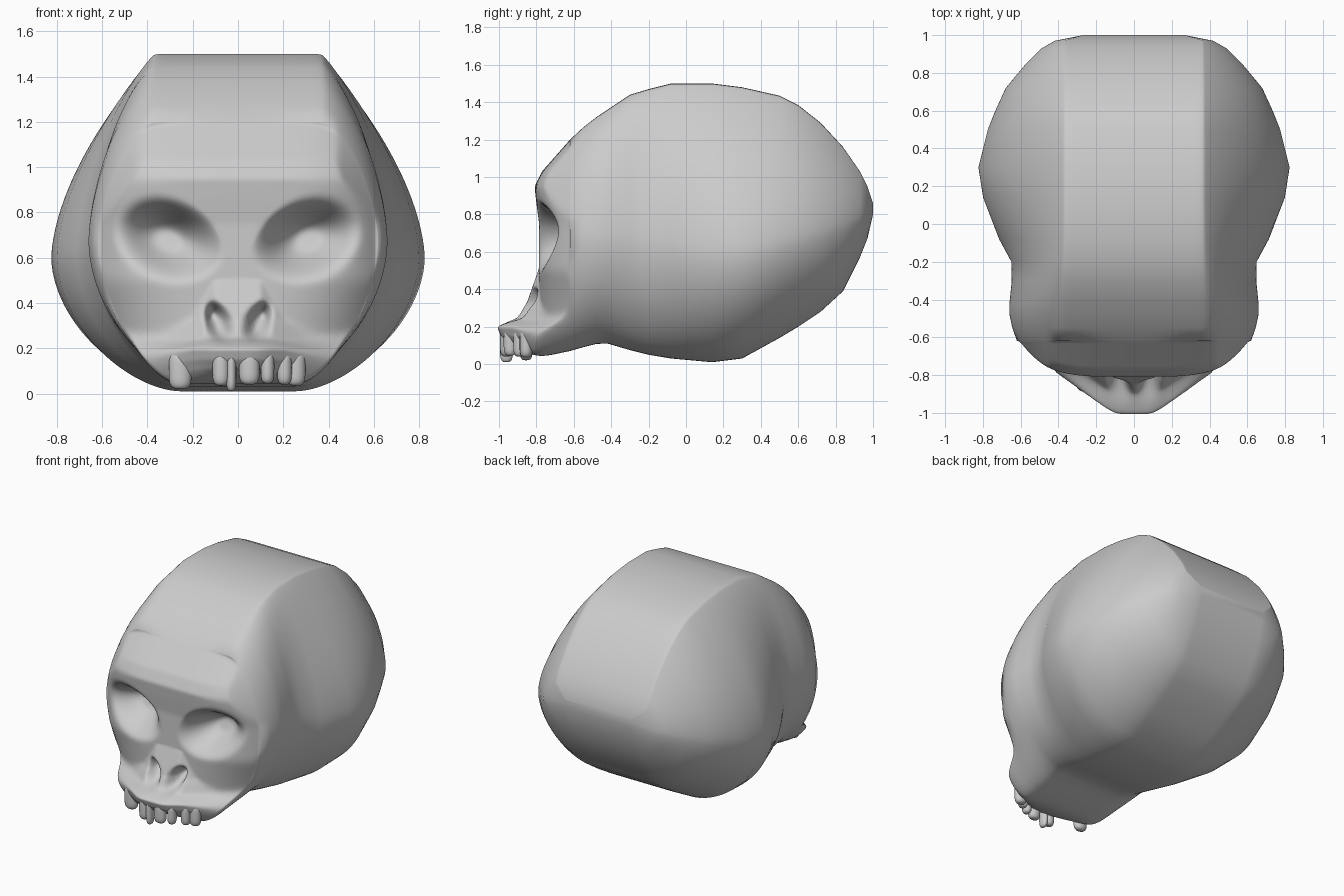
import bpy, bmesh, math

if "Cube" in bpy.data.objects:
    bpy.data.objects.remove(bpy.data.objects["Cube"])

# --- helpers ---
def lerp_table(table, v):
    if v <= table[0][0]:
        return table[0][1]
    for (a, p), (b, q) in zip(table, table[1:]):
        if v <= b:
            return p + (q - p) * (v - a) / (b - a)
    return table[-1][1]

def smooth(v):
    v = max(0.0, min(1.0, v))
    return v * v * (3 - 2 * v)

def pit(x, z, cx, cz, a, b, tilt, depth, edge, lean):
    """Depth of a tilted elliptical hollow, mirrored in x, deeper at the top."""
    dx, dz = abs(x) - cx, z - cz
    c, s = math.cos(tilt), math.sin(tilt)
    u, v = (dx * c + dz * s) / a, (dz * c - dx * s) / b
    return depth * smooth((1.08 - math.hypot(u, v)) / edge) * (1 + lean * v)

def section(y, zt, zb, w, zm, n=34, flat=8):
    """Closed outline: flat crown, curved side, flat base, softened corners."""
    wt, wb = min(0.365, w), min(0.26, w)
    p = 1.25 + 0.65 * smooth((y + 0.45) / 0.6)   # temples fuller than braincase
    half = [(wt * i / flat, zt) for i in range(flat)]
    for i in range(n):
        a = math.pi / 2 * (1 - i / n)
        half.append((wt + (w - wt) * max(0, math.cos(a)) ** p,
                     zm + (zt - zm) * math.sin(a) ** 1.2))
    for i in range(n):
        a = math.pi / 2 * i / n
        half.append((wb + (w - wb) * math.cos(a) ** 1.2,
                     zm - (zm - zb) * math.sin(a) ** 1.1))
    half += [(wb * (1 - i / flat), zb) for i in range(flat + 1)]
    pts = half + [(-x, z) for x, z in reversed(half[1:-1])]
    for _ in range(3):
        m = len(pts)
        pts = [tuple((pts[i - 1][k] + 2 * pts[i][k] + pts[(i + 1) % m][k]) / 4
                     for k in (0, 1)) for i in range(m)]
    return pts

# --- face relief: y depth at (x, z); t is 0 at the rim of the face ---
BROW = [(0.0, -0.79), (0.75, -0.785), (0.86, -0.80), (0.95, -0.81),
        (1.03, -0.77), (1.2, -0.62)]
MUZZLE = [(0.07, -0.88), (0.11, -0.955), (0.15, -0.99), (0.2, -1.01),
          (0.245, -0.91), (0.33, -0.85), (0.5, -0.79), (0.6, -0.5)]
RIM_SLOPE = [(0.18, 7), (0.3, 2.2), (0.5, 1.0)]

def face_y(x, z, t):
    ax = abs(x)
    y = lerp_table(BROW, z) + 0.1 * (ax / 0.54) ** 4.4
    y += 1.5 * max(0, 0.5 - z) * ax * ax
    y = min(y, lerp_table(MUZZLE, z) + 0.68 * max(0, ax - 0.1), -0.62)
    y = max(y, -0.62 - lerp_table(RIM_SLOPE, z) * t)
    y += pit(x, z, 0.31, 0.675, 0.24, 0.175, 0.36, 0.2, 0.9, 0.35)  # sockets
    y += pit(x, z, 0.09, 0.315, 0.05, 0.1, -0.35, 0.12, 0.7, 0)     # nostrils
    return y

# --- skull: braincase lofted from back to front ---
STATIONS = [  # y, top, bottom, half width, height of widest point
    (1.0, 0.86, 0.80, 0.27, 0.83), (0.97, 0.95, 0.67, 0.42, 0.80),
    (0.93, 1.03, 0.57, 0.49, 0.78), (0.84, 1.16, 0.39, 0.58, 0.74),
    (0.72, 1.29, 0.28, 0.68, 0.70), (0.60, 1.385, 0.20, 0.735, 0.67),
    (0.50, 1.435, 0.14, 0.775, 0.64), (0.30, 1.48, 0.03, 0.825, 0.60),
    (0.14, 1.5, 0.01, 0.80, 0.60), (-0.08, 1.5, 0.03, 0.715, 0.62),
    (-0.2, 1.47, 0.05, 0.65, 0.65), (-0.3, 1.44, 0.075, 0.648, 0.67),
    (-0.42, 1.36, 0.11, 0.66, 0.67), (-0.48, 1.32, 0.108, 0.66, 0.67),
    (-0.55, 1.265, 0.09, 0.645, 0.67), (-0.62, 1.2, 0.07, 0.62, 0.67)]

bm = bmesh.new()
rings = [[bm.verts.new((x, s[0], z)) for x, z in section(*s)] for s in STATIONS]

# face: front outline shrunk towards the nose bridge and pushed to the relief
outline = section(*STATIONS[-1])
MID, STEPS = 0.55, 80
face = []
for i in range(1, STEPS):
    t = (i / STEPS) ** 1.25
    ring = []
    for px, pz in outline:
        x, z = px * (1 - t), pz + (MID - pz) * t
        y = face_y(x, z, t)
        jaw = max(0, 1 - abs(y + 0.78) / 0.15) * max(0, min(1, (0.3 - z) / 0.2))
        ring.append(bm.verts.new((x, y, z - 0.05 * jaw)))
    rings.append(ring)
    face += ring

for a, b in zip(rings, rings[1:]):
    m = len(a)
    for i in range(m):
        j = (i + 1) % m
        bm.faces.new((a[i], a[j], b[j], b[i]))
bm.faces.new(rings[0])
bm.faces.new(rings[-1])
for _ in range(5):  # soften the relief
    bmesh.ops.smooth_vert(bm, verts=face, factor=0.5, use_axis_x=True,
                          use_axis_y=True, use_axis_z=True)
bmesh.ops.recalc_face_normals(bm, faces=bm.faces[:])
mesh = bpy.data.meshes.new("skull")
bm.to_mesh(mesh)
bm.free()
mesh.shade_smooth()
skull = bpy.data.objects.new("skull", mesh)
bpy.context.collection.objects.link(skull)

# --- teeth: uneven rounded pegs along the gum ---
TEETH = [(-0.255, 0.10, 0.02), (-0.075, 0.075, 0.035), (-0.03, 0.045, 0.01),
         (0.05, 0.09, 0.04), (0.13, 0.06, 0.045), (0.205, 0.065, 0.04),
         (0.255, 0.085, 0.035)]
for i, (x, width, low) in enumerate(TEETH):
    tb = bmesh.new()
    bmesh.ops.create_uvsphere(tb, u_segments=16, v_segments=16, radius=1)
    y = -0.96 + 0.68 * max(0, abs(x) - 0.1)
    high = 0.19
    for v in tb.verts:
        r = math.hypot(v.co.x, v.co.y)
        k = max(0, 1 - v.co.z ** 4) ** 0.3 / r if r > 1e-4 else 0
        v.co = (x + v.co.x * k * width / 2, y + v.co.y * k * 0.035,
                (low + high) / 2 + v.co.z * (high - low) / 2)
    tm = bpy.data.meshes.new("tooth")
    tb.to_mesh(tm)
    tb.free()
    tm.shade_smooth()
    tooth = bpy.data.objects.new("tooth_%d" % (i + 1), tm)
    bpy.context.collection.objects.link(tooth)
